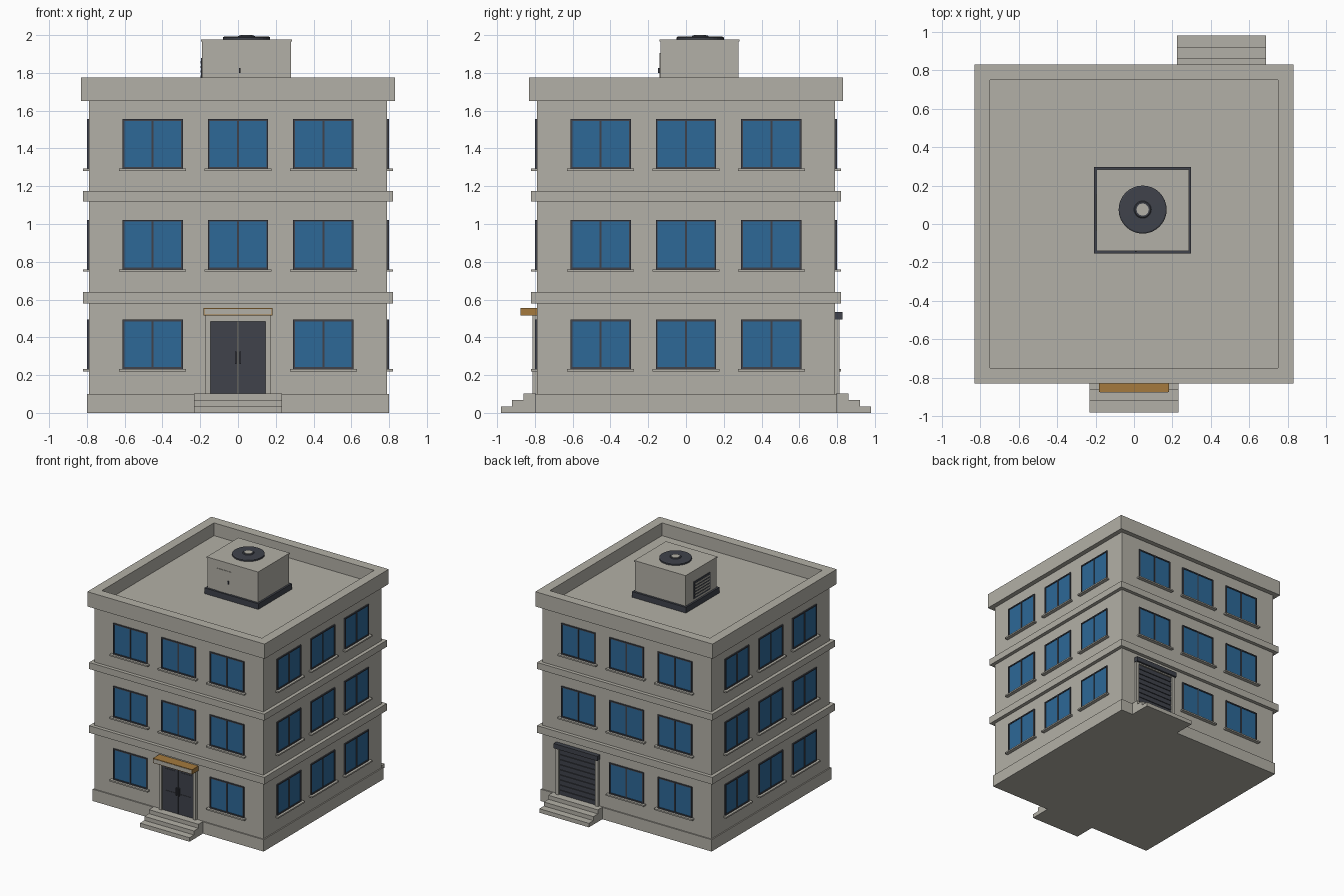
import bpy, bmesh, math
from mathutils import Matrix, Vector

if "Cube" in bpy.data.objects:
    bpy.data.objects.remove(bpy.data.objects["Cube"])


def material(name, rgb):
    m = bpy.data.materials.new(name)
    m.diffuse_color = (*rgb, 1)
    m.use_nodes = True
    m.node_tree.nodes["Principled BSDF"].inputs["Base Color"].default_value = m.diffuse_color
    return m


CONCRETE = material("concrete", (0.45, 0.435, 0.385))
DARK = material("dark_metal", (0.05, 0.055, 0.07))
GLASS = material("blue_glass", (0.026, 0.138, 0.31))
WOOD = material("wood", (0.376, 0.195, 0.048))


def finish(name, bm, mat):
    me = bpy.data.meshes.new(name)
    bm.to_mesh(me)
    bm.free()
    me.materials.append(mat)
    ob = bpy.data.objects.new(name, me)
    bpy.context.collection.objects.link(ob)
    return ob


def boxes(name, mat, spans, side=0):
    """Boxes given as (x0, x1, y0, y1, z0, z1), turned by side * 90 degrees."""
    bm = bmesh.new()
    for x0, x1, y0, y1, z0, z1 in spans:
        mid = Vector((x0 + x1, y0 + y1, z0 + z1)) / 2
        size = Matrix.Diagonal((x1 - x0, y1 - y0, z1 - z0, 1))
        bmesh.ops.create_cube(bm, size=1, matrix=Matrix.Translation(mid) @ size)
    bm.transform(Matrix.Rotation(side * math.pi / 2, 4, 'Z'))
    return finish(name, bm, mat)


def slab(name, r, z0, z1):
    return boxes(name, CONCRETE, [(-r, r, -r, r, z0, z1)])


def lathe(name, mat, profile, centre, n=32):
    bm = bmesh.new()
    rings = [[bm.verts.new((centre[0] + r * math.cos(2 * math.pi * i / n),
                            centre[1] + r * math.sin(2 * math.pi * i / n), z))
              for i in range(n)] for r, z in profile]
    for a, b in zip(rings, rings[1:]):
        for i in range(n):
            j = (i + 1) % n
            bm.faces.new((a[i], a[j], b[j], b[i]))
    bm.faces.new(rings[-1])
    bm.faces.new(rings[0][::-1])
    return finish(name, bm, mat)


# Main block, plinth and floor bands
slab("plinth", 0.80, 0, 0.10)
slab("walls", 0.79, 0.10, 1.66)
slab("lower_band", 0.82, 0.58, 0.64)
slab("upper_band", 0.82, 1.12, 1.175)

# Parapet ring: square tube around the sunken roof
bm = bmesh.new()
loops = [[bm.verts.new((sx * r, sy * r, z)) for sx, sy in ((-1, -1), (1, -1), (1, 1), (-1, 1))]
         for r, z in ((0.83, 1.65), (0.83, 1.775), (0.75, 1.775), (0.75, 1.65))]
for k in range(4):
    a, b = loops[k], loops[(k + 1) % 4]
    for i in range(4):
        j = (i + 1) % 4
        bm.faces.new((a[i], a[j], b[j], b[i]))
bmesh.ops.recalc_face_normals(bm, faces=bm.faces)
finish("parapet", bm, CONCRETE)
slab("roof_floor", 0.76, 1.655, 1.667)

# Windows on every side, leaving gaps for the two doors
W, H, T = 0.16, 0.262, 0.01
for side in range(4):
    frames, panes, sills = [], [], []
    for floor, z in enumerate((0.232, 0.76, 1.293)):
        for col, x in enumerate((-0.452, 0, 0.452)):
            if floor == 0 and (side, col) in ((0, 1), (2, 0)):
                continue
            y0, y1 = -0.80, -0.785
            top = z + H
            frames += [(x - W, x - W + T, y0, y1, z, top),
                       (x + W - T, x + W, y0, y1, z, top),
                       (x - W + T, x + W - T, y0, y1, z, z + T),
                       (x - W + T, x + W - T, y0, y1, top - T, top),
                       (x - T / 2, x + T / 2, y0 + 0.001, y1, z + T, top - T)]
            panes.append((x - W + T / 2, x + W - T / 2, -0.794, -0.786, z + T / 2, top - T / 2))
            sills.append((x - 0.178, x + 0.178, -0.82, -0.785, z - 0.012, z))
    boxes("window_frames", DARK, frames, side)
    boxes("window_panes", GLASS, panes, side)
    boxes("window_sills", CONCRETE, sills, side)


# Steps in front of both doors
def steps(name, x, side):
    boxes(name, CONCRETE, [(x - 0.232, x + 0.232, -0.98 + 0.06 * i, -0.795,
                            0.034 * i, 0.034 * (i + 1)) for i in range(3)], side)


def surround(name, x, half, inner, top, side):
    boxes(name, CONCRETE, [(x - half, x - inner, -0.812, -0.785, 0.10, top),
                           (x + inner, x + half, -0.812, -0.785, 0.10, top),
                           (x - inner, x + inner, -0.812, -0.785, top - 0.03, top)], side)


# Front entrance
steps("front_steps", 0, 0)
surround("front_door_surround", 0, 0.172, 0.146, 0.515, 0)
boxes("front_door", DARK, [(s * 0.0745 - 0.0715, s * 0.0745 + 0.0715, -0.798, -0.785, 0.102, 0.486)
                           for s in (-1, 1)])
boxes("door_panels", DARK, [(s * 0.0745 - 0.05, s * 0.0745 + 0.05, -0.801, -0.79, z, z + 0.15)
                            for s in (-1, 1) for z in (0.125, 0.31)])
boxes("door_handles", DARK, [(s * 0.011 - 0.004, s * 0.011 + 0.004, -0.812, -0.79, 0.26, 0.325)
                             for s in (-1, 1)])
boxes("canopy", WOOD, [(-0.183, 0.183, -0.875, -0.785, 0.516, 0.556)])
boxes("canopy_fascia", CONCRETE, [(-0.178, 0.178, -0.877, -0.872, 0.521, 0.551)])

# Rear loading door with roller shutter
BX = -0.455
steps("rear_steps", BX, 2)
surround("rear_door_surround", BX, 0.20, 0.172, 0.515, 2)
boxes("shutter_backing", DARK, [(BX - 0.172, BX + 0.172, -0.794, -0.785, 0.102, 0.49)], 2)
boxes("shutter_slats", DARK, [(BX - 0.17, BX + 0.17, -0.801, -0.79, 0.104 + 0.043 * i,
                              0.14 + 0.043 * i) for i in range(9)], 2)
boxes("shutter_housing", DARK, [(BX - 0.205, BX + 0.205, -0.828, -0.785, 0.495, 0.535)], 2)

# Rooftop hut
CX, CY = 0.045, 0.072
boxes("hut_skirt", DARK, [(CX - 0.252, CX + 0.252, CY - 0.225, CY + 0.225, 1.665, 1.715)])
boxes("hut_walls", CONCRETE, [(CX - 0.236, CX + 0.236, CY - 0.207, CY + 0.207, 1.70, 1.967)])
boxes("hut_cap", CONCRETE, [(CX - 0.241, CX + 0.241, CY - 0.212, CY + 0.212, 1.965, 1.976)])
boxes("hut_door", CONCRETE, [(-0.10, 0.03, CY - 0.211, CY - 0.20, 1.715, 1.905)])
boxes("hut_door_handle", DARK, [(0.004, 0.014, CY - 0.219, CY - 0.205, 1.80, 1.825)])

# Louvre on the left of the hut
LX = CX - 0.236
boxes("louvre_back", DARK, [(LX - 0.004, LX + 0.01, -0.05, 0.17, 1.735, 1.88)])
boxes("louvre_slats", CONCRETE, [(LX - 0.007, LX, -0.036, 0.156, 1.751 + 0.025 * i,
                                  1.762 + 0.025 * i) for i in range(5)])

# Roof fan
lathe("fan_ring", DARK, [(0.125, 1.974), (0.125, 1.988), (0.118, 1.992), (0.045, 1.993),
                         (0.04, 1.997)], (CX, CY + 0.003))
lathe("fan_hub", CONCRETE, [(0.032, 1.98), (0.032, 2.0)], (CX, CY + 0.003), 12)
